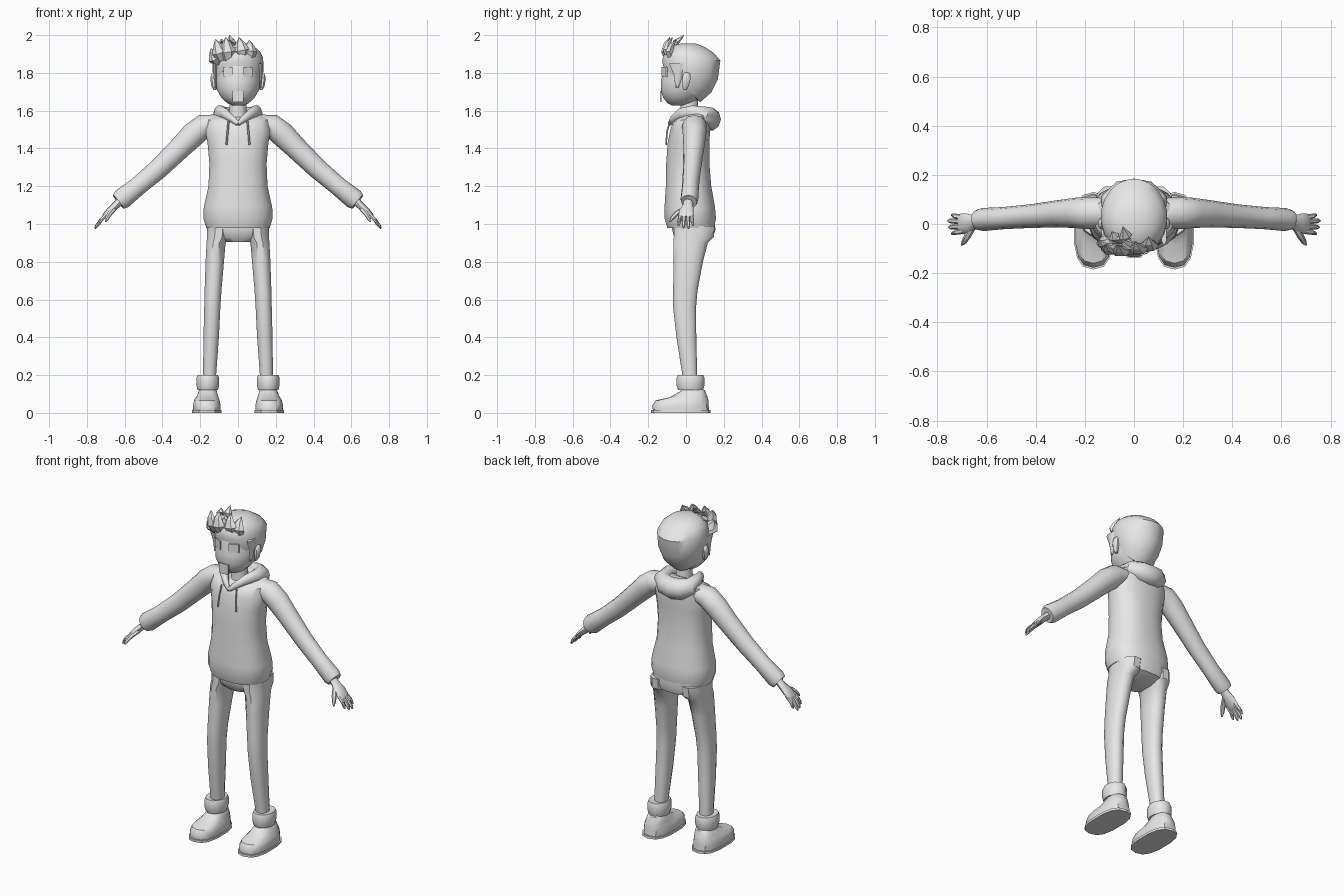
import bpy, math
from mathutils import Vector

grey = bpy.data.materials.new("plain_grey")
grey.diffuse_color = (0.8, 0.8, 0.8, 1)


def skin(name, rings, mirror=False, angle=40):
    """Join rings of points into a capped, smooth-shaded surface."""
    n = len(rings[0])
    verts = [p for r in rings for p in r]
    faces = [(i * n + j, i * n + (j + 1) % n, (i + 1) * n + (j + 1) % n, (i + 1) * n + j)
             for i in range(len(rings) - 1) for j in range(n)]
    faces += [tuple(range(n))[::-1], tuple(range(len(verts) - n, len(verts)))]
    me = bpy.data.meshes.new(name)
    me.from_pydata(verts, [], faces)
    me.materials.append(grey)
    ob = bpy.data.objects.new(name, me)
    bpy.context.collection.objects.link(ob)
    bpy.context.view_layer.objects.active = ob
    ob.select_set(True)
    bpy.ops.object.mode_set(mode='EDIT')
    bpy.ops.mesh.select_all(action='SELECT')
    bpy.ops.mesh.normals_make_consistent(inside=False)
    bpy.ops.object.mode_set(mode='OBJECT')
    bpy.ops.object.shade_smooth_by_angle(angle=math.radians(angle))
    ob.select_set(False)
    if mirror:
        ob.modifiers.new("mirror", 'MIRROR').use_mirror_merge = False
    return ob


def loft(name, rows, n=16, power=1.0, **kw):
    """Rows: centre x, half width, front y, front z, back y, back z."""
    rings = []
    for cx, rx, yf, zf, yb, zb in rows:
        ring = []
        for j in range(n):
            a = 2 * math.pi * (j + 0.5) / n
            c, s = [math.copysign(abs(f(a)) ** power, f(a)) for f in (math.cos, math.sin)]
            t = (s + 1) / 2
            ring.append((cx + rx * c, yf + (yb - yf) * t, zf + (zb - zf) * t))
        rings.append(ring)
    return skin(name, rings, **kw)


def tube(name, pts, n=10, **kw):
    """Points: x, y, z, sideways radius, upright radius."""
    ps = [Vector(p[:3]) for p in pts]
    rings = []
    for i, p in enumerate(pts):
        t = (ps[min(i + 1, len(ps) - 1)] - ps[max(i - 1, 0)]).normalized()
        u = t.cross(Vector((0, 1, 0) if abs(t.z) > 0.85 else (0, 0, 1))).normalized()
        v = u.cross(t)
        rings.append([ps[i] + u * p[3] * math.cos(2 * math.pi * j / n)
                      + v * p[4] * math.sin(2 * math.pi * j / n) for j in range(n)])
    return skin(name, rings, **kw)


def flat(rows):
    """Rows z, half width, front y, back y -> level loft rows."""
    return [(0, rx, yf, z, yb, z) for z, rx, yf, yb in rows]


# Hoodie body with a gathered hem
loft("hoodie_body", flat([
    (0.985, 0.155, -0.085, 0.14), (0.98, 0.17, -0.1, 0.15), (1.03, 0.185, -0.115, 0.16),
    (1.09, 0.183, -0.115, 0.155), (1.2, 0.158, -0.108, 0.135), (1.32, 0.153, -0.106, 0.125),
    (1.43, 0.163, -0.098, 0.125)])
    + [(0, 0.178, -0.085, 1.495, 0.13, 1.52), (0, 0.165, -0.07, 1.54, 0.125, 1.58),
       (0, 0.11, -0.045, 1.56, 0.105, 1.61), (0, 0.06, -0.02, 1.57, 0.08, 1.61)],
    n=20, power=0.85)

# Hood lying round the neck
half = [(0.0, -0.088, 1.53, 0.008, 0.012), (0.03, -0.07, 1.555, 0.016, 0.018),
        (0.07, -0.03, 1.585, 0.024, 0.028), (0.095, 0.03, 1.592, 0.032, 0.038),
        (0.09, 0.09, 1.575, 0.05, 0.05), (0.05, 0.12, 1.56, 0.056, 0.06)]
tube("hood", half + [(0, 0.127, 1.555, 0.058, 0.062)]
     + [(-p[0],) + p[1:] for p in half[::-1]], n=10)

# Hood cords
tube("hood_cord", [(0.05, -0.085, 1.545, 0.005, 0.005), (0.055, -0.1, 1.49, 0.005, 0.005),
                   (0.061, -0.106, 1.42, 0.005, 0.005)], n=6, mirror=True)

# Sleeves
tube("sleeve", [(0.12, 0.045, 1.53, 0.06, 0.05), (0.18, 0.045, 1.518, 0.066, 0.064),
                (0.235, 0.045, 1.475, 0.062, 0.066), (0.3, 0.042, 1.41, 0.056, 0.06),
                (0.42, 0.032, 1.293, 0.048, 0.054), (0.53, 0.024, 1.2, 0.045, 0.05),
                (0.615, 0.018, 1.132, 0.047, 0.055), (0.634, 0.016, 1.117, 0.042, 0.046),
                (0.63, 0.016, 1.12, 0.03, 0.03)], n=12, mirror=True)

# Hands
tube("palm", [(0.61, 0.013, 1.135, 0.025, 0.022), (0.645, 0.01, 1.1, 0.026, 0.02),
              (0.675, 0.003, 1.073, 0.04, 0.019), (0.703, 0, 1.045, 0.042, 0.015),
              (0.712, 0, 1.035, 0.036, 0.01)], n=10, mirror=True)
for i, (y, x, z) in enumerate([(-0.033, 0.742, 0.99), (-0.011, 0.753, 0.978),
                               (0.011, 0.757, 0.975), (0.031, 0.742, 0.992)]):
    tube(f"finger_{i + 1}", [(0.695, y * 0.9, 1.05, 0.011, 0.012),
                             (0.725, y, 1.022, 0.011, 0.011),
                             (x - 0.007, y * 1.15, z + 0.014, 0.009, 0.009),
                             (x, y * 1.2, z, 0.004, 0.004)], n=6, mirror=True)
tube("thumb", [(0.655, -0.01, 1.08, 0.014, 0.014), (0.678, -0.05, 1.056, 0.014, 0.013),
               (0.692, -0.073, 1.032, 0.011, 0.011), (0.7, -0.085, 1.012, 0.004, 0.004)],
     n=6, mirror=True)

# Trousers
loft("trouser_seat", flat([(0.905, 0.07, -0.045, 0.09), (0.93, 0.145, -0.065, 0.145),
                           (0.97, 0.165, -0.075, 0.158), (1.03, 0.165, -0.075, 0.15)]),
     n=16, power=0.8)
loft("trouser_leg", [(c, r, f, z, b, z) for z, c, r, f, b in [
    (0.15, 0.152, 0.034, -0.015, 0.06), (0.21, 0.15, 0.036, -0.022, 0.06),
    (0.4, 0.142, 0.042, -0.052, 0.056), (0.56, 0.136, 0.044, -0.07, 0.055),
    (0.65, 0.132, 0.046, -0.07, 0.063), (0.8, 0.123, 0.05, -0.068, 0.092),
    (0.9, 0.116, 0.052, -0.068, 0.118), (0.93, 0.104, 0.062, -0.068, 0.15),
    (0.99, 0.1, 0.065, -0.068, 0.155)]], n=12, power=0.85, mirror=True)

# Rolled ankle cuffs
loft("ankle_cuff", [(0.16, r, 0.024 - d, z, 0.024 + d, z) for z, r, d in [
    (0.125, 0.04, 0.05), (0.12, 0.056, 0.068), (0.145, 0.062, 0.076), (0.185, 0.062, 0.076),
    (0.2, 0.056, 0.07), (0.197, 0.036, 0.044)]], n=12, mirror=True)

# Shoes: upper and sole
loft("shoe", [(0.165, 0.074, -0.175, 0.012, 0.122, 0.012), (0.165, 0.075, -0.178, 0.04, 0.12, 0.04),
              (0.165, 0.068, -0.16, 0.066, 0.118, 0.07), (0.162, 0.058, -0.085, 0.083, 0.112, 0.09),
              (0.16, 0.048, -0.03, 0.115, 0.1, 0.12), (0.16, 0.035, -0.015, 0.135, 0.07, 0.135)],
     n=14, power=0.75, mirror=True)
loft("shoe_sole", [(0.165, 0.08, -0.185, z, 0.13, z) for z in (0, 0.014)],
     n=14, power=0.75, mirror=True, angle=30)

# Neck and head
loft("neck", flat([(1.54, 0.055, -0.035, 0.075), (1.6, 0.046, -0.03, 0.065),
                   (1.69, 0.046, -0.03, 0.065)]), n=12)
loft("head", flat([(1.628, 0.03, -0.075, 0.02), (1.64, 0.058, -0.1, 0.045),
                   (1.67, 0.09, -0.123, 0.075), (1.71, 0.113, -0.135, 0.11),
                   (1.76, 0.122, -0.134, 0.14), (1.81, 0.122, -0.122, 0.15),
                   (1.86, 0.118, -0.118, 0.15), (1.91, 0.1, -0.09, 0.11),
                   (1.935, 0.06, -0.05, 0.07)]), n=20)

# Ears
loft("ear", [(c, r, f, z, b, z) for z, c, r, f, b in [
    (1.71, 0.122, 0.008, -0.015, 0.005), (1.73, 0.128, 0.014, -0.02, 0.016),
    (1.77, 0.132, 0.016, -0.022, 0.026), (1.795, 0.13, 0.012, -0.015, 0.022),
    (1.803, 0.126, 0.006, -0.006, 0.014)]], n=8, mirror=True)

# Hair cap with a hairline sloping down to the nape
loft("hair_cap", [(0, 0.08, -0.1, 1.85, 0.05, 1.66), (0, 0.112, -0.123, 1.838, 0.078, 1.645),
                  (0, 0.131, -0.126, 1.86, 0.135, 1.695), (0, 0.136, -0.126, 1.875, 0.17, 1.765),
                  (0, 0.135, -0.122, 1.89, 0.184, 1.865), (0, 0.118, -0.105, 1.92, 0.15, 1.905),
                  (0, 0.085, -0.075, 1.943, 0.1, 1.937), (0, 0.045, -0.03, 1.955, 0.055, 1.955)],
     n=20)

# Swept-up fringe spikes: base, tip, width
for i, (bx, by, bz, tx, ty, tz, w) in enumerate([
        (-0.105, -0.06, 1.85, -0.145, -0.065, 1.93, 0.04),
        (-0.085, -0.085, 1.87, -0.12, -0.085, 1.978, 0.04),
        (-0.05, -0.095, 1.87, -0.065, -0.085, 1.99, 0.042),
        (-0.01, -0.095, 1.88, -0.045, -0.01, 2.0, 0.045),
        (0.025, -0.09, 1.88, 0.005, -0.07, 1.99, 0.042),
        (0.06, -0.08, 1.88, 0.06, -0.05, 1.975, 0.042),
        (-0.06, -0.05, 1.91, -0.09, -0.03, 1.98, 0.04)]):
    rows = []
    for t, s in ((0, 0.7), (0.35, 1), (0.7, 0.6), (1, 0.03)):
        bulge = -0.02 * math.sin(math.pi * t)
        rows.append((bx + (tx - bx) * t, by + (ty - by) * t + bulge, bz + (tz - bz) * t,
                     w * s, w * s * 0.6))
    tube(f"hair_spike_{i + 1}", rows, n=6, angle=25)

# Sideburns
loft("sideburn", [(0.118, 0.006, -0.055, 1.72, -0.04, 1.72), (0.122, 0.01, -0.065, 1.79, -0.015, 1.79),
                  (0.122, 0.012, -0.09, 1.85, 0.0, 1.85)], n=6, mirror=True)


# Face plates
def plate(name, x0, x1, z0, z1, y0, y1, mirror=False):
    corners = [(x0, y0, z0), (x1, y1, z0), (x1, y1, z1), (x0, y0, z1)]
    skin(name, [corners, [(x, y + 0.008, z) for x, y, z in corners]], mirror=mirror)


plate("eye", 0.028, 0.078, 1.78, 1.83, -0.131, -0.107, mirror=True)
plate("mouth", -0.03, 0.03, 1.645, 1.705, -0.137, -0.137)
